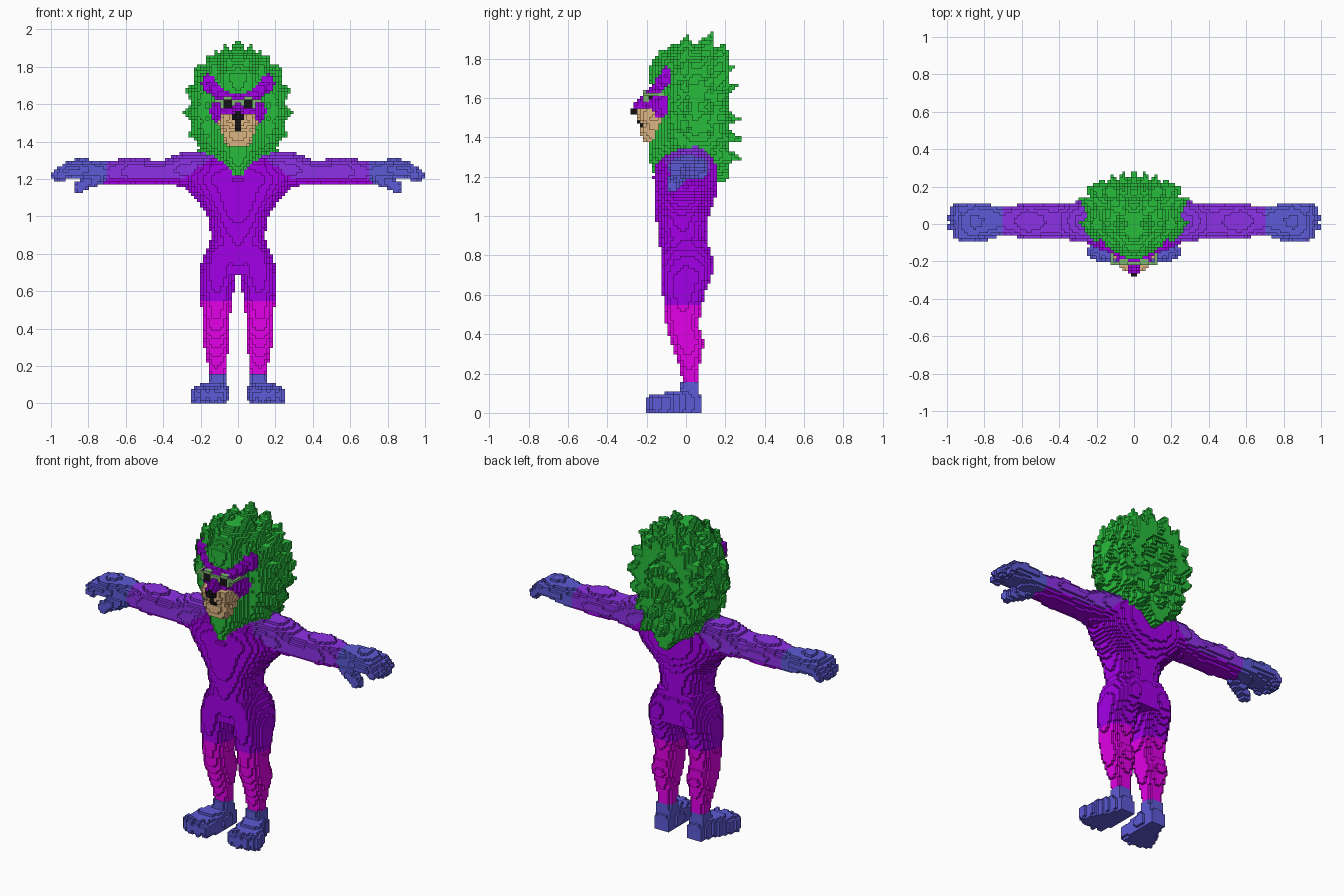
import bpy, math, random
from mathutils import Vector

if "Cube" in bpy.data.objects:
    bpy.data.objects.remove(bpy.data.objects["Cube"])

random.seed(4)
V = 1 / 64                     # edge of one cube
cells = {}                     # cube index -> part name


def lin(c):
    c /= 255
    return c / 12.92 if c <= 0.04045 else ((c + 0.055) / 1.055) ** 2.4


COLOURS = {"green": (40, 188, 60), "violet": (143, 50, 234), "purple": (166, 0, 234),
           "magenta": (228, 0, 232), "blue": (93, 91, 214), "tan": (220, 181, 130),
           "black": (20, 20, 22), "sage": (125, 180, 112)}
mats = {}
for name, rgb in COLOURS.items():
    m = mats[name] = bpy.data.materials.new(name)
    m.diffuse_color = (*[lin(c) for c in rgb], 1)
    m.use_nodes = True
    m.node_tree.nodes["Principled BSDF"].inputs["Base Color"].default_value = m.diffuse_color


# ---- filling helpers: everything is made on the +x half and mirrored ----
def fill(part, lo, hi, inside):
    lo = (max(lo[0], 0), lo[1], max(lo[2], 0))
    r = [range(math.floor(a / V + 1e-6), math.ceil(b / V - 1e-6)) for a, b in zip(lo, hi)]
    for i in r[0]:
        for j in r[1]:
            for k in r[2]:
                if inside((i + .5) * V, (j + .5) * V, (k + .5) * V):
                    cells[i, j, k] = cells[-1 - i, j, k] = part


def box(part, lo, hi):
    """corners counted in cubes"""
    fill(part, [a * V for a in lo], [a * V for a in hi], lambda x, y, z: True)


def ball(part, c, r):
    fill(part, [a - b for a, b in zip(c, r)], [a + b for a, b in zip(c, r)],
         lambda *p: sum(((q - a) / b) ** 2 for q, a, b in zip(p, c, r)) <= 1)


def cone(part, a, b, ra, rb):
    a, b = Vector(a), Vector(b)
    d, m = b - a, max(ra, rb)

    def inside(x, y, z):
        p = Vector((x, y, z))
        t = min(1, max(0, (p - a).dot(d) / d.length_squared))
        return (p - a - d * t).length <= ra + (rb - ra) * t
    fill(part, [min(p, q) - m for p, q in zip(a, b)], [max(p, q) + m for p, q in zip(a, b)], inside)


def interp(rows, t):
    for p, q in zip(rows, rows[1:]):
        if t <= q[0]:
            f = max(0, (t - p[0]) / (q[0] - p[0]))
            return [u + (w - u) * f for u, w in zip(p[1:], q[1:])]
    return rows[-1][1:]


def loft(part, axis, rows, n=2.2):
    """rows: position on axis, centre u, centre v, radius u, radius v"""
    u, v = [a for a in range(3) if a != axis]
    lo, hi = [0] * 3, [0] * 3
    lo[axis], hi[axis] = rows[0][0], rows[-1][0]
    for a, c in ((u, 1), (v, 2)):
        lo[a] = min(r[c] - r[c + 2] for r in rows)
        hi[a] = max(r[c] + r[c + 2] for r in rows)

    def inside(*p):
        cu, cv, ru, rv = interp(rows, p[axis])
        return abs((p[u] - cu) / ru) ** n + abs((p[v] - cv) / rv) ** n <= 1
    fill(part, lo, hi, inside)


# ---- body ----
loft("torso", 2, [(.69, 0, .01, .185, .115), (.75, 0, .005, .19, .125), (.8, 0, 0, .175, .13),
                  (.88, 0, -.015, .142, .12), (1.0, 0, -.02, .16, .135), (1.07, 0, -.01, .21, .148),
                  (1.13, 0, 0, .265, .158), (1.2, 0, 0, .3, .165), (1.28, 0, .01, .29, .155),
                  (1.35, 0, .03, .2, .1)])
loft("legs", 2, [(.13, .11, .022, .047, .043), (.2, .11, .02, .05, .044), (.28, .115, .012, .062, .062),
                 (.35, .117, .01, .075, .083), (.4, .117, -.005, .077, .087), (.45, .117, -.02, .074, .082),
                 (.55, .113, -.015, .085, .097), (.63, .113, -.01, .094, .112), (.7, .109, .003, .095, .132),
                 (.75, .1, .005, .094, .138), (.81, .09, 0, .086, .13), (.86, .08, 0, .07, .11)])
loft("arms", 0, [(.15, .02, 1.25, .12, .1), (.3, .015, 1.25, .105, .09), (.42, .012, 1.237, .09, .06),
                 (.57, .013, 1.243, .093, .075), (.7, .018, 1.235, .076, .057), (.72, .018, 1.235, .075, .055)])

# ---- hands: palm, four fingers, thumb ----
loft("hands", 0, [(.705, .018, 1.235, .075, .056), (.78, .02, 1.245, .085, .058),
                  (.86, .01, 1.255, .097, .054), (.91, .01, 1.25, .09, .042)])
for y, end in ((-.056, .94), (-.01, .968), (.034, .972), (.078, .95)):
    cone("hands", (.86, y, 1.255), (.92, y, 1.25), .032, .031)
    cone("hands", (.92, y, 1.25), (end, y, 1.22), .031, .029)
cone("hands", (.75, -.035, 1.205), (.82, -.06, 1.175), .038, .036)
cone("hands", (.82, -.06, 1.175), (.85, -.07, 1.155), .034, .032)

# ---- feet: ankle, sole, toes ----
loft("feet", 2, [(0, .11, .015, .055, .055), (.15, .11, .02, .05, .047)], 2.5)
loft("feet", 1, [(-.17, .157, .04, .092, .045), (-.1, .147, .045, .09, .06),
                 (0, .115, .05, .064, .075), (.07, .11, .045, .045, .055)], 3)
for x, y in ((.092, -.165), (.137, -.175), (.182, -.17), (.224, -.15)):
    ball("feet", (x, y, .045), (.031, .036, .046))

# ---- mane: solid core (half width, front, back by height) plus spikes ----
MANE = [(1.18, .02, .1, .21), (1.22, .06, -.17, .22), (1.3, .15, -.19, .21), (1.38, .22, -.185, .195),
        (1.5, .245, -.155, .185), (1.62, .25, -.145, .19), (1.68, .24, -.18, .19), (1.76, .21, -.19, .16),
        (1.82, .16, -.14, .12), (1.86, .08, -.08, .05)]


def in_mane(x, y, z):
    w, f, b = interp(MANE, z)
    if not f <= y <= b:
        return False
    m = max(f + .01, min(.03, b - .01))
    if y < m:
        return x <= w * (1 - (m - y) / (m - f)) ** .45
    return x <= w * (1 - .35 * ((y - m) / (b - m)) ** 3)


fill("mane", (0, -.21, 1.18), (.3, .25, 1.87), in_mane)
for y, size, start, step in ((-.01, 1, 76, 19), (.08, .97, 88, 22), (.15, .85, 76, 22)):   # rings
    for n in range(8):
        a = math.radians(start - step * n)
        if a < -1.15:
            continue
        s = size * random.uniform(.96, 1.02)
        x = .3 * math.cos(a) * (1 - .22 * max(0, -math.sin(a)))
        z = .38 * math.sin(a)
        back = .05 if y > 0 else .015
        cone("mane", (x * s * .68, y, 1.555 + z * s * .68), (x * s, y + back, 1.555 + z * s), .085, .008)
for row in range(5):                                                        # spikes on the back
    for col in range(2):
        x = .1 * col + (.05 if row % 2 else 0)
        z = 1.32 + row * .1
        tip = .27 - .3 * max(0, z - 1.64) - .2 * x + random.uniform(-.025, .01)
        cone("mane", (x, .13, z), (x * 1.15, tip, z + (.04 if z > 1.55 else -.03)), .075, .012)
cone("mane", (0, .15, 1.3), (0, .205, 1.19), .055, .014)
for x, z in ((.05, 1.8), (.13, 1.77)):                                      # fringe above the face
    cone("mane", (x, -.08, z - .02), (x, -.15 + x * .3, z + .03), .05, .015)

# ---- face ----
ball("face", (0, -.08, 1.565), (.15, .126, .118))
cone("face", (.06, -.145, 1.63), (.125, -.118, 1.685), .038, .034)
ball("ears", (.153, -.1, 1.71), (.044, .034, .054))
loft("muzzle", 2, [(1.385, 0, -.17, .066, .05), (1.43, 0, -.165, .085, .072), (1.465, 0, -.16, .093, .062),
                   (1.5, 0, -.165, .105, .085), (1.545, 0, -.165, .088, .085)], 2.5)
cone("face", (0, -.16, 1.615), (0, -.235, 1.555), .04, .036)
ball("nose", (0, -.25, 1.532), (.037, .026, .025))
ball("nose", (0, -.232, 1.49), (.022, .02, .035))

# ---- glasses: brow line, thin rims, temples, dark lenses ----
box("glasses", (1, -14, 100), (6, -12, 105))
box("face", (2, -14, 100), (5, -11, 101))
for gap in ((1, 100, 2, 101), (5, 100, 6, 101), (2, 100, 5, 101), (1, 104, 2, 105), (5, 104, 6, 105)):
    for i in range(gap[0], gap[2]):                   # trim rim corners and undersides
        cells.pop((i, -14, gap[1]), None)
        cells.pop((-1 - i, -14, gap[1]), None)
        cells[i, -13, gap[1]] = cells[-1 - i, -13, gap[1]] = "face"
box("lenses", (2, -14, 101), (5, -11, 104))
box("glasses", (0, -14, 103), (1, -13, 104))
box("glasses", (6, -14, 103), (8, -13, 104))
box("glasses", (7, -13, 103), (8, -6, 104))

# ---- colour rules ----
PLAIN = {"hands": "blue", "feet": "blue", "mane": "green", "face": "purple", "ears": "purple",
         "muzzle": "tan", "nose": "black", "lenses": "black", "glasses": "sage"}


def colour(part, x, z):
    if part in PLAIN:
        return PLAIN[part]
    if part == "legs":
        return "magenta" if z < .55 else "purple"
    return "violet" if z > 1.2 + .75 * max(0, .29 - abs(x)) else "purple"


# ---- turn the outside of the cubes into one mesh per part ----
SIDES = []
for axis in range(3):
    u, v = (axis + 1) % 3, (axis + 2) % 3
    for s in (0, 1):
        quad = []
        for a, b in ((0, 0), (1, 0), (1, 1), (0, 1)):
            c = [0, 0, 0]
            c[axis], c[u], c[v] = s, a, b
            quad.append(tuple(c))
        d = [0, 0, 0]
        d[axis] = 2 * s - 1
        SIDES.append((d, quad if s else quad[::-1]))

for part in sorted(set(cells.values())):
    verts, faces, tints = {}, [], []
    names = ["violet", "purple", "magenta"] if part not in PLAIN else [PLAIN[part]]
    for c, owner in cells.items():
        if owner != part:
            continue
        for d, quad in SIDES:
            if (c[0] + d[0], c[1] + d[1], c[2] + d[2]) in cells:
                continue
            faces.append([verts.setdefault((c[0] + q[0], c[1] + q[1], c[2] + q[2]), len(verts))
                          for q in quad])
            tints.append(names.index(colour(part, (c[0] + .5) * V, (c[2] + .5) * V)))
    me = bpy.data.meshes.new(part)
    me.from_pydata([[a * V for a in p] for p in verts], [], faces)
    for n in names:
        me.materials.append(mats[n])
    me.polygons.foreach_set("material_index", tints)
    me.update()
    bpy.context.collection.objects.link(bpy.data.objects.new(part, me))
